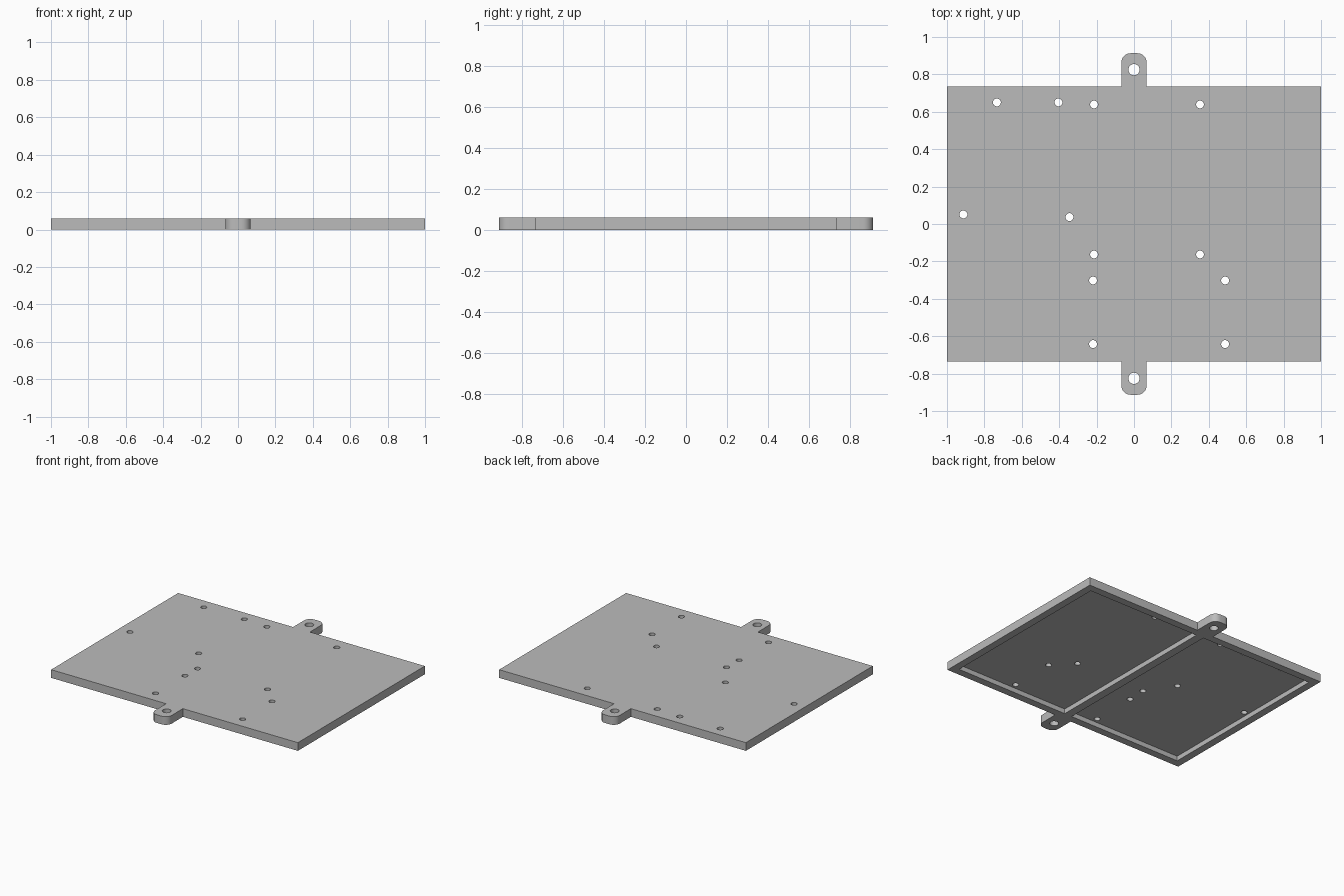
import bpy, bmesh, math
from mathutils import Matrix, Vector

cube = bpy.data.objects.get("Cube")
if cube:
    bpy.data.objects.remove(cube, do_unlink=True)

HALF_X, HALF_Y, THICK = 1.0, 0.735, 0.06
TAB_HALF, TAB_END, TAB_RADIUS = 0.068, 0.913, 0.05
LIP, RIB_HALF, POCKET_DEPTH = 0.055, 0.03, 0.035
TAB_HOLE = (0, 0.825)
SCREW_HOLES = [(-0.733, 0.65), (-0.404, 0.65), (-0.214, 0.639), (0.353, 0.639),
               (-0.912, 0.051), (-0.345, 0.037), (-0.214, -0.163), (0.353, -0.163),
               (-0.219, -0.302), (0.487, -0.302), (-0.219, -0.642), (0.487, -0.642)]

grey = bpy.data.materials.new("light grey")
grey.use_nodes = True
colour = (0.5, 0.5, 0.5, 1)
grey.diffuse_color = colour
grey.node_tree.nodes["Principled BSDF"].inputs["Base Color"].default_value = colour


def make_object(name, bm):
    bmesh.ops.recalc_face_normals(bm, faces=bm.faces)
    mesh = bpy.data.meshes.new(name)
    bm.to_mesh(mesh)
    bm.free()
    mesh.materials.append(grey)
    obj = bpy.data.objects.new(name, mesh)
    bpy.context.collection.objects.link(obj)
    return obj


def add_box(bm, x0, x1, y0, y1, z0, z1):
    size = Matrix.Diagonal((x1 - x0, y1 - y0, z1 - z0, 1))
    centre = Matrix.Translation(((x0 + x1) / 2, (y0 + y1) / 2, (z0 + z1) / 2))
    bmesh.ops.create_cube(bm, size=1, matrix=centre @ size)


def add_hole(bm, x, y, radius):
    bmesh.ops.create_cone(bm, cap_ends=True, segments=32, radius1=radius, radius2=radius,
                          depth=THICK * 4, matrix=Matrix.Translation((x, y, THICK / 2)))


# Back half of the outline, with the rounded mounting tab; turned for the front half
half = [(HALF_X, HALF_Y), (TAB_HALF, HALF_Y)]
for side, start in ((1, 0), (-1, 90)):
    for i in range(9):
        a = math.radians(start + i * 90 / 8)
        half.append((side * (TAB_HALF - TAB_RADIUS) + TAB_RADIUS * math.cos(a),
                     TAB_END - TAB_RADIUS + TAB_RADIUS * math.sin(a)))
half += [(-TAB_HALF, HALF_Y), (-HALF_X, HALF_Y)]
outline = half + [(-x, -y) for x, y in half]

bm = bmesh.new()
base = bm.faces.new([bm.verts.new((x, y, 0)) for x, y in outline])
top = bmesh.ops.extrude_face_region(bm, geom=[base])["geom"]
bmesh.ops.translate(bm, vec=Vector((0, 0, THICK)),
                    verts=[v for v in top if isinstance(v, bmesh.types.BMVert)])
plate = make_object("mounting_plate", bm)

# Two recesses underneath, leaving a rim and a centre rib
bm = bmesh.new()
for x0, x1 in ((RIB_HALF, HALF_X - LIP), (LIP - HALF_X, -RIB_HALF)):
    add_box(bm, x0, x1, LIP - HALF_Y, HALF_Y - LIP, -0.1, POCKET_DEPTH)
pockets = make_object("pocket_cutter", bm)

# Screw holes and tab holes
bm = bmesh.new()
for x, y in SCREW_HOLES:
    add_hole(bm, x, y, 0.021)
for side in (1, -1):
    add_hole(bm, TAB_HOLE[0], side * TAB_HOLE[1], 0.03)
holes = make_object("hole_cutter", bm)

bpy.ops.object.select_all(action='DESELECT')
plate.select_set(True)
bpy.context.view_layer.objects.active = plate
for cutter in (pockets, holes):
    cutter.hide_render = True
    mod = plate.modifiers.new(cutter.name, 'BOOLEAN')
    mod.operation, mod.solver, mod.object = 'DIFFERENCE', 'EXACT', cutter
    bpy.ops.object.modifier_apply(modifier=mod.name)
    bpy.data.objects.remove(cutter, do_unlink=True)

bpy.ops.object.shade_smooth_by_angle(angle=math.radians(30))
